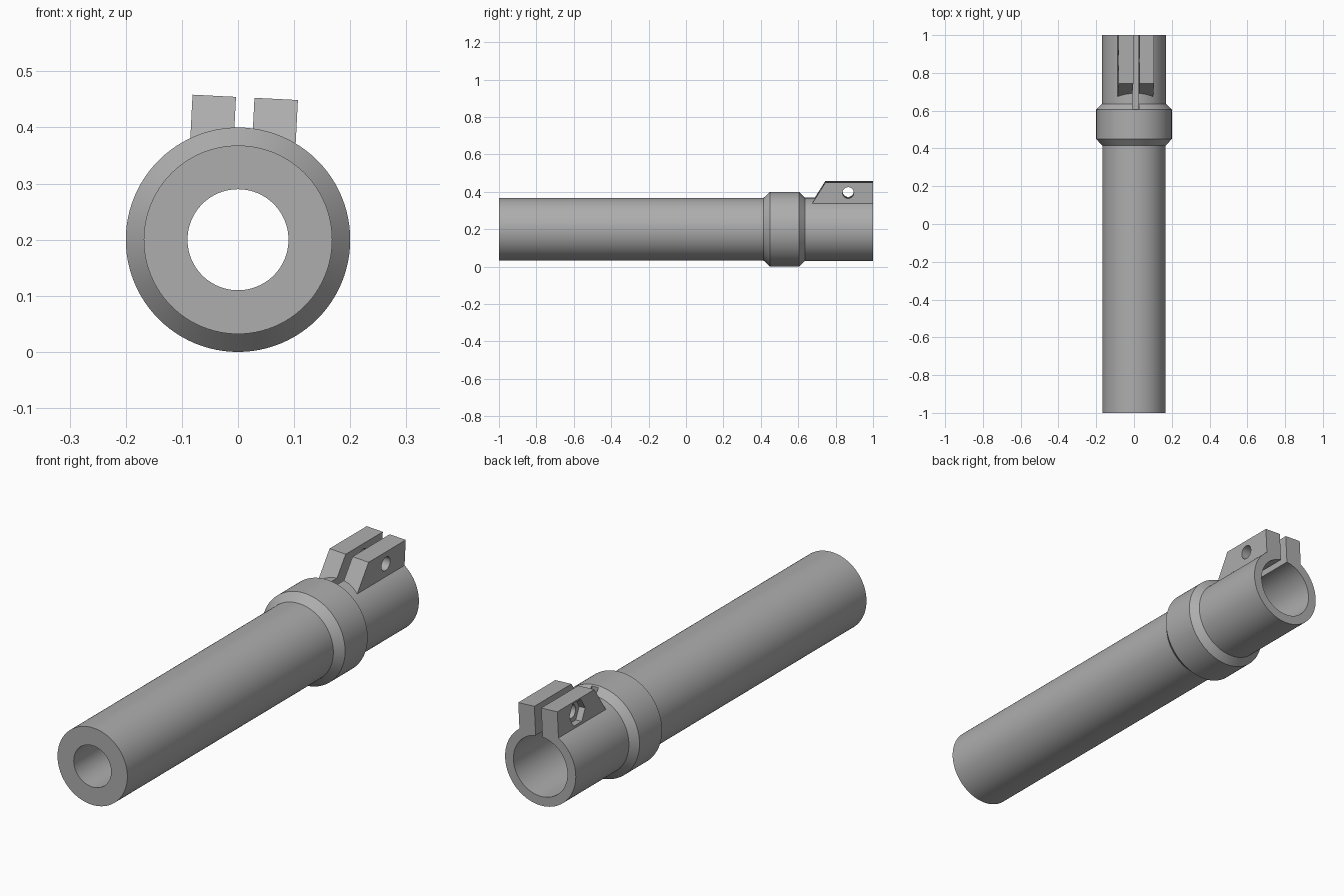
import bpy
import bmesh
import math
from mathutils import Matrix

if "Cube" in bpy.data.objects:
    bpy.data.objects.remove(bpy.data.objects["Cube"], do_unlink=True)

AXIS_HEIGHT = 0.2
TILT = math.radians(2.9)   # clamp is turned slightly about the tube axis
PLACE = Matrix.Translation((0, 0, AXIS_HEIGHT))

grey = bpy.data.materials.new("plain_grey")
grey.use_nodes = True
colour = (0.42, 0.42, 0.42, 1)
grey.diffuse_color = colour
grey.node_tree.nodes["Principled BSDF"].inputs["Base Color"].default_value = colour


def add_object(name, bm, matrix):
    bmesh.ops.recalc_face_normals(bm, faces=bm.faces)
    mesh = bpy.data.meshes.new(name)
    bm.to_mesh(mesh)
    bm.free()
    mesh.transform(matrix)
    mesh.materials.append(grey)
    obj = bpy.data.objects.new(name, mesh)
    bpy.context.collection.objects.link(obj)
    return obj


def lathe(name, profile, sides=96):
    """Revolve a closed (radius, y) profile about the y axis."""
    bm = bmesh.new()
    rings = []
    for i in range(sides):
        a = math.tau * i / sides
        rings.append([bm.verts.new((r * math.sin(a), y, r * math.cos(a))) for r, y in profile])
    n = len(profile)
    for i in range(sides):
        here, there = rings[i], rings[(i + 1) % sides]
        for j in range(n):
            k = (j + 1) % n
            bm.faces.new((here[j], here[k], there[k], there[j]))
    return add_object(name, bm, PLACE)


def prism(name, outline, x0, x1):
    """Extrude a (y, z) outline across x, turned with the clamp."""
    bm = bmesh.new()
    ends = [[bm.verts.new((x, y, z)) for y, z in outline] for x in (x0, x1)]
    for end in ends:
        bm.faces.new(end)
    n = len(outline)
    for i in range(n):
        j = (i + 1) % n
        bm.faces.new((ends[0][i], ends[0][j], ends[1][j], ends[1][i]))
    return add_object(name, bm, PLACE @ Matrix.Rotation(TILT, 4, 'Y'))


def polygon(y, z, radius, sides):
    return [(y + radius * math.cos(math.tau * i / sides),
             z + radius * math.sin(math.tau * i / sides)) for i in range(sides)]


def combine(target, tool, operation):
    mod = target.modifiers.new(tool.name, 'BOOLEAN')
    mod.operation = operation
    mod.solver = 'EXACT'
    mod.object = tool
    tool.hide_render = True
    bpy.context.view_layer.objects.active = target
    bpy.ops.object.modifier_apply(modifier=mod.name)
    bpy.data.objects.remove(tool, do_unlink=True)


# Tube with chamfered collar, narrow front bore and wider rear socket
tube = lathe("clamping_tube", [
    (0.09, -1), (0.168, -1), (0.168, 0.415), (0.2, 0.45), (0.2, 0.605),
    (0.17, 0.635), (0.17, 1), (0.13, 1), (0.13, 0.6), (0.09, 0.6)])

# Clamp block, sloped at its front end
block = prism("clamp_lugs", [(0.67, 0.135), (0.745, 0.254), (1, 0.254), (1, 0.135)],
              -0.094, 0.094)
combine(tube, block, 'UNION')

# Slot that splits the socket, bolt hole and hexagonal nut recess
slot = prism("slot_cutter", [(0.61, 0.05), (0.61, 0.3), (1.1, 0.3), (1.1, 0.05)],
             -0.0165, 0.0165)
hole = prism("bolt_hole_cutter", polygon(0.867, 0.2, 0.03, 32), -0.3, 0.3)
nut = prism("nut_recess_cutter", polygon(0.867, 0.2, 0.055, 6), -0.3, -0.065)
for cutter in (slot, hole, nut):
    combine(tube, cutter, 'DIFFERENCE')

# Smooth round surfaces, crisp edges
bpy.ops.object.select_all(action='DESELECT')
tube.select_set(True)
bpy.context.view_layer.objects.active = tube
bpy.ops.object.shade_smooth_by_angle(angle=math.radians(25))
